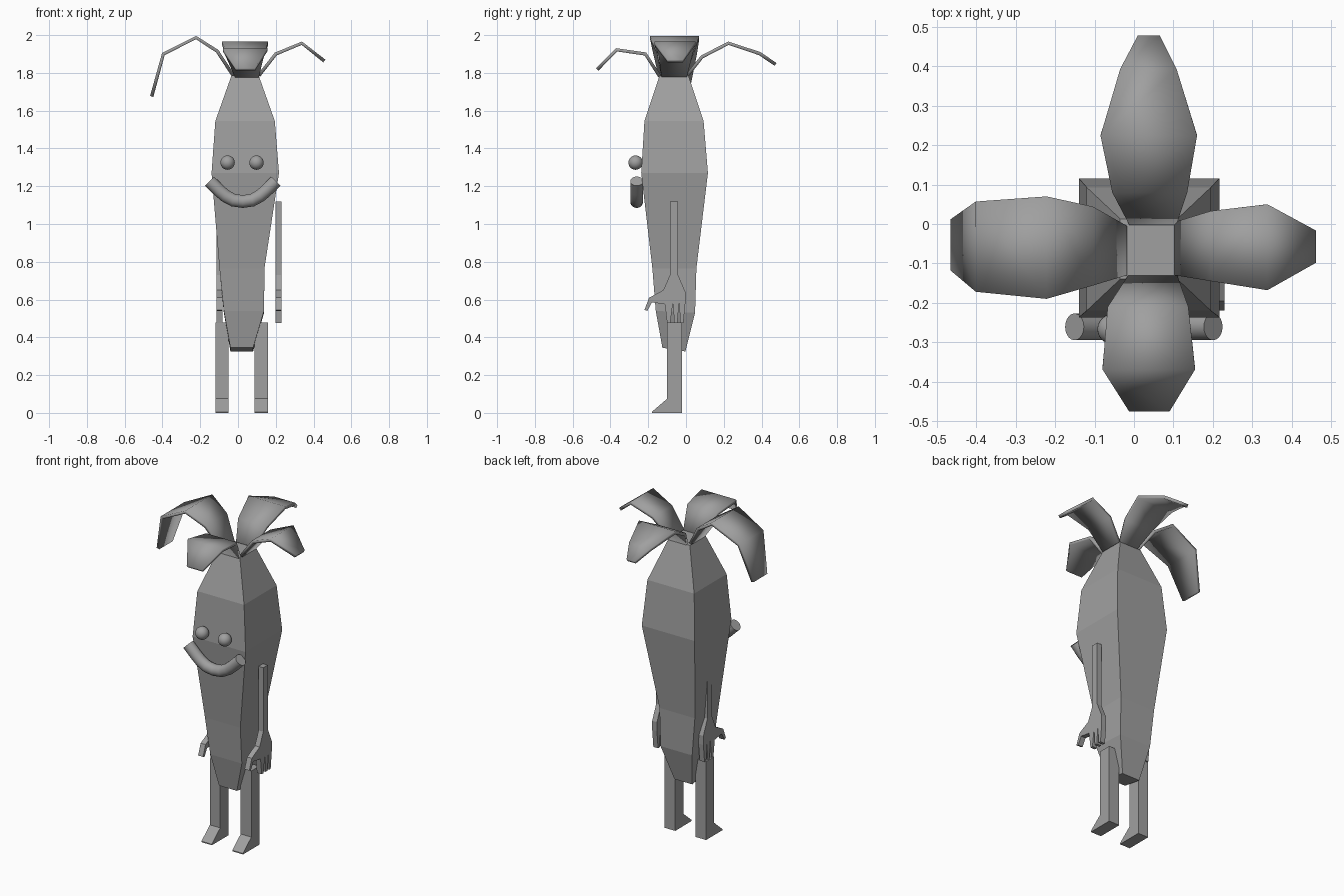
import bpy, bmesh, math

if "Cube" in bpy.data.objects:
    bpy.data.objects.remove(bpy.data.objects["Cube"])

grey = bpy.data.materials.new("plain_grey")
grey.diffuse_color = (0.35, 0.35, 0.35, 1)
grey.use_nodes = True
grey.node_tree.nodes["Principled BSDF"].inputs["Base Color"].default_value = grey.diffuse_color


def make_object(name, bm):
    bmesh.ops.recalc_face_normals(bm, faces=bm.faces[:])
    mesh = bpy.data.meshes.new(name)
    bm.to_mesh(mesh)
    bm.free()
    mesh.materials.append(grey)
    obj = bpy.data.objects.new(name, mesh)
    bpy.context.collection.objects.link(obj)
    return obj


def smooth(obj, degrees):
    bpy.ops.object.select_all(action='DESELECT')
    obj.select_set(True)
    bpy.context.view_layer.objects.active = obj
    bpy.ops.object.shade_smooth_by_angle(angle=math.radians(degrees))


def extrude_outline(name, outline, x0, x1):
    """Extrude a y-z outline from x0 to x1."""
    bm = bmesh.new()
    a = [bm.verts.new((x0, y, z)) for y, z in outline]
    b = [bm.verts.new((x1, y, z)) for y, z in outline]
    bm.faces.new(a)
    bm.faces.new(b[::-1])
    n = len(a)
    for i in range(n):
        j = (i + 1) % n
        bm.faces.new((a[i], b[i], b[j], a[j]))
    return make_object(name, bm)


# Tapered four-sided body: x0, x1, y0, y1, z at front, z at back
sections = [
    (-0.04, 0.08, -0.125, -0.003, 0.345, 0.325),
    (-0.075, 0.138, -0.16, 0.048, 0.54, 0.53),
    (-0.098, 0.14, -0.178, 0.055, 0.765, 0.765),
    (-0.14, 0.217, -0.237, 0.116, 1.27, 1.27),
    (-0.12, 0.195, -0.22, 0.093, 1.545, 1.545),
    (-0.035, 0.11, -0.14, 0.013, 1.785, 1.785),
]
bm = bmesh.new()
rings = [[bm.verts.new(p) for p in ((x0, y0, zf), (x1, y0, zf), (x1, y1, zb), (x0, y1, zb))]
         for x0, x1, y0, y1, zf, zb in sections]
for low, high in zip(rings, rings[1:]):
    for i in range(4):
        j = (i + 1) % 4
        bm.faces.new((low[i], low[j], high[j], high[i]))
bm.faces.new(rings[0][::-1])
bm.faces.new(rings[-1])
make_object("body", bm)

# Bent leaves: distance along the axis, height, side limits
leaves = {
    "left_leaf": ("x", [(-0.025, 1.785, -0.13, -0.005), (-0.11, 1.915, -0.156, 0.044),
                        (-0.222, 1.987, -0.19, 0.07), (-0.395, 1.9, -0.172, 0.057),
                        (-0.457, 1.675, -0.118, 0.012)]),
    "right_leaf": ("x", [(0.11, 1.785, -0.13, 0.005), (0.2, 1.9, -0.145, 0.033),
                         (0.338, 1.957, -0.168, 0.05), (0.457, 1.863, -0.098, -0.017)]),
    "front_leaf": ("y", [(-0.138, 1.78, -0.015, 0.11), (-0.215, 1.9, -0.067, 0.138),
                         (-0.367, 1.922, -0.08, 0.155), (-0.47, 1.818, -0.012, 0.09)]),
    "back_leaf": ("y", [(0.005, 1.785, -0.012, 0.108), (0.085, 1.885, -0.055, 0.135),
                        (0.225, 1.957, -0.085, 0.16), (0.39, 1.902, -0.035, 0.108),
                        (0.474, 1.845, 0.01, 0.065)]),
}
for name, (axis, stations) in leaves.items():
    bm = bmesh.new()
    rows = []
    for d, z, s0, s1 in stations:
        rows.append([bm.verts.new((d, s, z) if axis == "x" else (s, d, z)) for s in (s0, s1)])
    for r, q in zip(rows, rows[1:]):
        bm.faces.new((r[0], r[1], q[1], q[0]))
    leaf = make_object(name, bm)
    thick = leaf.modifiers.new("thickness", 'SOLIDIFY')
    thick.thickness = 0.018
    thick.offset = 0
    smooth(leaf, 30)

# Legs with pointed wedge feet
leg = [(-0.18, 0), (-0.022, 0), (-0.022, 0.478), (-0.10, 0.478), (-0.10, 0.075), (-0.18, 0.006)]
extrude_outline("left_leg", leg, -0.12, -0.05)
extrude_outline("right_leg", leg, 0.088, 0.16)

# Thin arms ending in a palm, three fingers and a thumb
arm = [(-0.085, 1.12), (-0.042, 1.12), (-0.042, 0.73), (-0.003, 0.64), (-0.003, 0.585),
       (-0.014, 0.477), (-0.03, 0.477), (-0.036, 0.585), (-0.046, 0.477), (-0.062, 0.477),
       (-0.069, 0.585), (-0.083, 0.477), (-0.1, 0.477), (-0.112, 0.575), (-0.18, 0.585),
       (-0.205, 0.54), (-0.22, 0.545), (-0.195, 0.61), (-0.12, 0.65), (-0.085, 0.73)]
extrude_outline("left_arm", arm, -0.115, -0.082)
extrude_outline("right_arm", arm, 0.198, 0.23)

# Floating ball eyes
for name, x in (("left_eye", -0.055), ("right_eye", 0.098)):
    bm = bmesh.new()
    bmesh.ops.create_uvsphere(bm, u_segments=24, v_segments=14, radius=0.038)
    bmesh.ops.translate(bm, verts=bm.verts, vec=(x, -0.267, 1.325))
    smooth(make_object(name, bm), 40)

# Smiling mouth: an upturned round tube with flat ends
path = [(0.025 + s * dx, z) for s, dx, z in (
    (-1, 0.176, 1.227), (-1, 0.125, 1.177), (-1, 0.092, 1.149), (-1, 0.05, 1.126), (1, 0, 1.119),
    (1, 0.05, 1.126), (1, 0.092, 1.149), (1, 0.125, 1.177), (1, 0.176, 1.227))]
bm = bmesh.new()
rings = []
for i, (x, z) in enumerate(path):
    a, b = path[max(i - 1, 0)], path[min(i + 1, len(path) - 1)]
    t = math.atan2(b[1] - a[1], b[0] - a[0])
    ring = []
    for k in range(20):
        u = math.tau * k / 20
        r = 0.034 * math.cos(u)
        ring.append(bm.verts.new((x - r * math.sin(t), -0.261 + 0.034 * math.sin(u),
                                  z + r * math.cos(t))))
    rings.append(ring)
for p, q in zip(rings, rings[1:]):
    for k in range(20):
        j = (k + 1) % 20
        bm.faces.new((p[k], p[j], q[j], q[k]))
bm.faces.new(rings[0])
bm.faces.new(rings[-1])
smooth(make_object("mouth", bm), 40)
